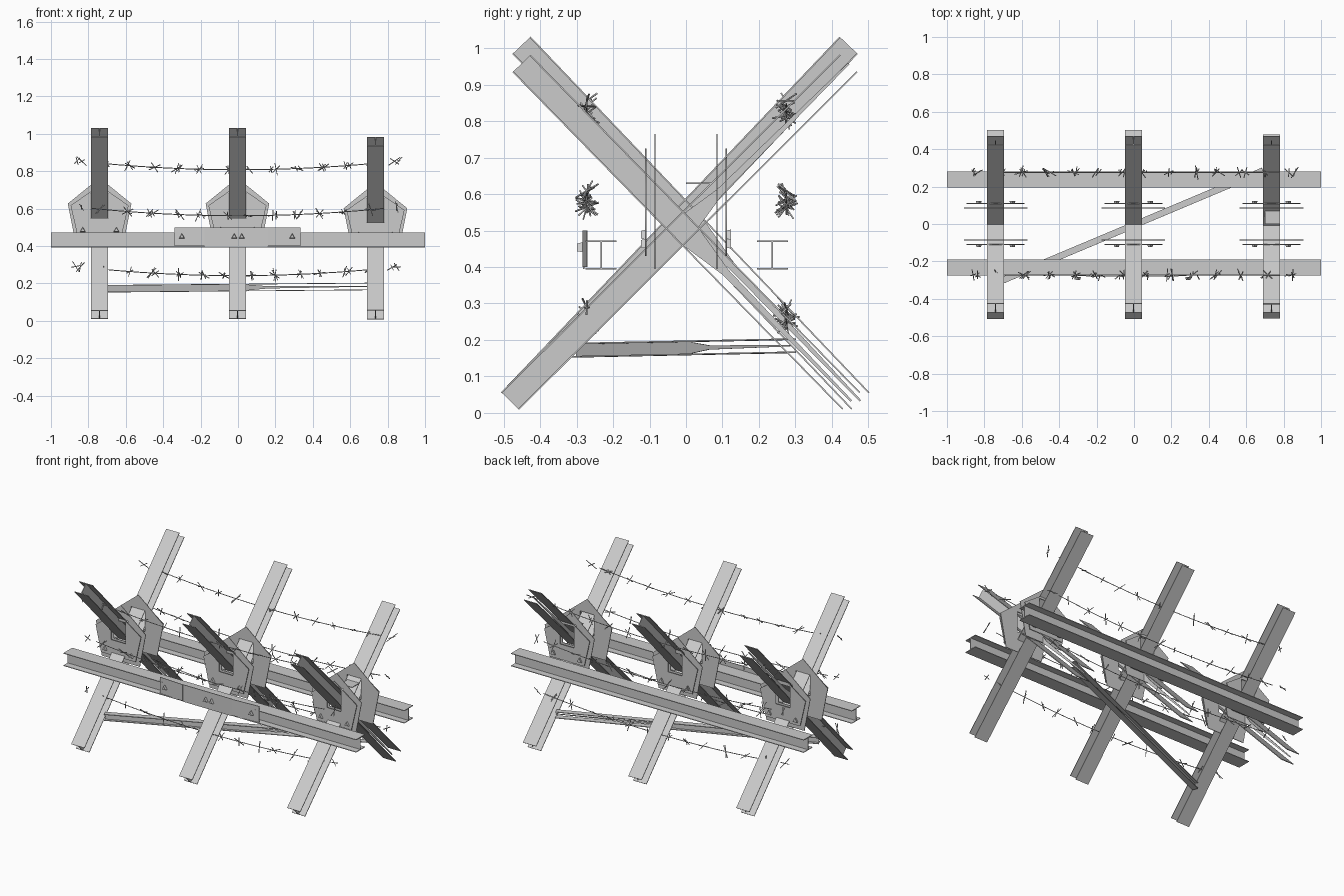
import bpy, bmesh, math, random
from mathutils import Vector, Matrix

random.seed(4)
cube = bpy.data.objects.get("Cube")
if cube:
    bpy.data.objects.remove(cube)

steel = bpy.data.materials.new("weathered grey steel")
steel.use_nodes = True
GREY = (0.6, 0.6, 0.6, 1)
steel.diffuse_color = GREY
for node in steel.node_tree.nodes:
    if node.type == 'BSDF_PRINCIPLED':
        node.inputs["Base Color"].default_value = GREY
        node.inputs["Roughness"].default_value = 0.8

THIN = 0.004


def finish(name, mesh):
    mesh.materials.clear()
    mesh.materials.append(steel)
    obj = bpy.data.objects.new(name, mesh)
    bpy.context.collection.objects.link(obj)
    return obj


def from_bmesh(name, bm):
    bmesh.ops.recalc_face_normals(bm, faces=bm.faces)
    mesh = bpy.data.meshes.new(name)
    bm.to_mesh(mesh)
    bm.free()
    return finish(name, mesh)


def from_curve(name, curve):
    temp = bpy.data.objects.new(name, curve)
    bpy.context.collection.objects.link(temp)
    graph = bpy.context.evaluated_depsgraph_get()
    mesh = bpy.data.meshes.new_from_object(temp.evaluated_get(graph))
    bpy.data.objects.remove(temp)
    return finish(name, mesh)


def add_spline(curve, points, cyclic=False):
    spline = curve.splines.new('POLY')
    spline.points.add(len(points) - 1)
    for point, co in zip(spline.points, points):
        point.co = (*co, 1)
    spline.use_cyclic_u = cyclic


def add_slab(bm, outline, thickness, matrix):
    """Extrude a local xz outline along local y."""
    rings = [[bm.verts.new(matrix @ Vector((x, s * thickness / 2, z))) for x, z in outline]
             for s in (-1, 1)]
    bm.faces.new(rings[0])
    bm.faces.new(reversed(rings[1]))
    n = len(outline)
    for i in range(n):
        j = (i + 1) % n
        bm.faces.new((rings[0][i], rings[1][i], rings[1][j], rings[0][j]))


def rect(x0, x1, z0, z1):
    return [(x0, z0), (x1, z0), (x1, z1), (x0, z1)]


def beam(name, start, end, width, depth, side, tapered=False):
    """I-section beam with thin flanges; the web can shrink toward the far end."""
    start, end = Vector(start), Vector(end)
    along = (end - start).normalized()
    length = (end - start).length
    side = Vector(side)
    side = (side - along * side.dot(along)).normalized()
    matrix = Matrix((along, side, along.cross(side))).transposed().to_4x4()
    matrix.translation = start
    h = depth / 2
    bm = bmesh.new()
    for z in (-h, h - THIN):
        add_slab(bm, rect(0, length, z, z + THIN), width, matrix)
    half = [(0, h), (0.5, h), (0.62, h * 0.3), (1, h * 0.08)] if tapered else [(0, h), (1, h)]
    outline = [(t * length, -z) for t, z in half] + [(t * length, z) for t, z in reversed(half)]
    add_slab(bm, outline, THIN, matrix)
    return from_bmesh(name, bm)


def pentagon(width, low, high):
    shoulder = low + (high - low) * 0.6
    return [(0, high), (-width, shoulder), (-width * 0.76, low),
            (width * 0.76, low), (width, shoulder)]


def bolt(name, x, y, z):
    bm = bmesh.new()
    bmesh.ops.create_cone(bm, cap_ends=True, segments=3, radius1=0.018, radius2=0.014, depth=0.015,
                          matrix=Matrix.Translation((x, y, z)) @ Matrix.Rotation(math.pi / 2, 4, 'X'))
    from_bmesh(name, bm)


# Crossed beams, the left pair slightly lower
SIDE_X = (1, 0, 0)
crosses = [("right", -0.74, 0), ("middle", -0.003, 0), ("left", 0.735, 0.05)]
for place, x, drop in crosses:
    beam(place + "_rising_beam", (x, -0.482, 0.033), (x, 0.446, 1.008 - drop),
         0.09, 0.069, SIDE_X, tapered=place != "middle")
    beam(place + "_falling_beam", (x, -0.451, 1.008 - drop), (x, 0.478 - drop / 2, 0.033),
         0.09, 0.069, SIDE_X, tapered=True)

    # Gusset plates, each an inner and a smaller outer sheet with a slot
    for face, s in (("front", -1), ("back", 1)):
        for layer, y, outline in (("inner", 0.085, pentagon(0.17, 0.42, 0.765)),
                                  ("outer", 0.11, pentagon(0.155, 0.455, 0.725))):
            curve = bpy.data.curves.new("gusset", 'CURVE')
            curve.dimensions = '2D'
            curve.fill_mode = 'BOTH'
            curve.extrude = THIN / 2
            add_spline(curve, [(px, pz, 0) for px, pz in outline], True)
            add_spline(curve, [(px, pz, 0) for px, pz in rect(-0.048, 0.048, 0.55, 0.68)], True)
            plate = from_curve(f"{place}_{face}_{layer}_gusset", curve)
            plate.data.transform(Matrix.Translation((x, s * y, -drop / 2))
                                 @ Matrix.Rotation(math.pi / 2, 4, 'X'))
        for bx in (-0.09, 0.09):
            bolt(f"{place}_{face}_gusset_bolt", x + bx, s * 0.116, 0.485 - drop / 2)

# Long horizontal rails
for face, y in (("front", -0.233), ("back", 0.237)):
    beam(face + "_rail", (-1, y, 0.433), (1, y, 0.433), 0.085, 0.08, (0, 1, 0))

# Splice plate on the front rail: centre sheet and two folded ends
bm = bmesh.new()
shift = Matrix.Translation((0, -0.28, 0))
add_slab(bm, rect(-0.18, 0.16, 0.395, 0.5), THIN, shift)
for s, inner, outer in ((-1, -0.18, -0.34), (1, 0.16, 0.335)):
    hinge = Matrix.Translation((inner, -0.282, 0)) @ Matrix.Rotation(s * 0.06, 4, 'Z')
    span = sorted((0, outer - inner))
    add_slab(bm, rect(*span, 0.4, 0.5), THIN, hinge)
from_bmesh("rail_splice_plate", bm)
for x in (-0.3, -0.02, 0.02, 0.29):
    bolt("splice_bolt", x, -0.292, 0.45)

# Diagonal floor brace
beam("diagonal_brace", (-0.7, -0.3, 0.172), (0.69, 0.285, 0.184), 0.035, 0.04, (0, 1, 0), True)

# Small loose plate at the left crossing
bm = bmesh.new()
add_slab(bm, rect(0.7, 0.78, 0.628, 0.632), 0.07, Matrix.Translation((0, 0.035, 0)))
from_bmesh("left_loose_plate", bm)

# Sagging barbed wires on both faces
for face, y in (("front", -0.272), ("back", 0.275)):
    for level, base in (("upper", 0.808), ("middle", 0.562), ("lower", 0.242)):
        curve = bpy.data.curves.new("wire", 'CURVE')
        curve.dimensions = '3D'
        curve.bevel_depth = 0.0025
        curve.bevel_resolution = 0

        def on_wire(x):
            return Vector((x, y, base + 0.065 * x * x))

        add_spline(curve, [on_wire(-0.78 + i * 0.13) for i in range(13)])
        for i in range(14):
            centre = on_wire(-0.85 + i * 0.13 + random.uniform(-0.02, 0.02))
            for _ in range(2):
                spike = Vector((random.uniform(-0.8, 0.8), random.uniform(-1, 1),
                                random.uniform(-1, 1))).normalized() * random.uniform(0.02, 0.04)
                add_spline(curve, [centre - spike, centre + spike])
        from_curve(f"{face}_{level}_barbed_wire", curve)
